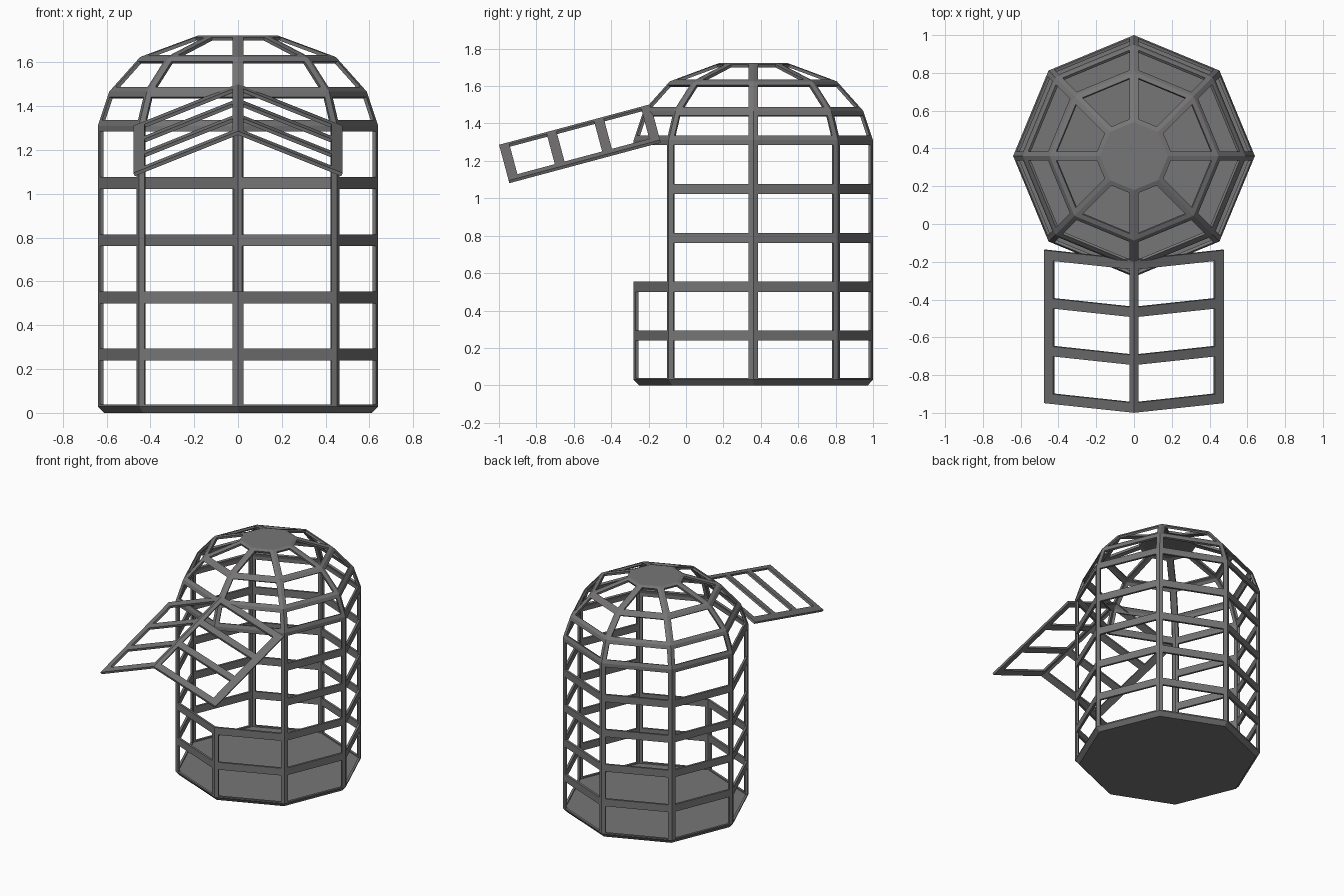
import bpy, bmesh, math
from mathutils import Matrix, Vector

if "Cube" in bpy.data.objects:
    bpy.data.objects.remove(bpy.data.objects["Cube"])

CY, R = 0.36, 0.64          # cage centre and radius
HW, THICK = 0.027, 0.016    # half bar width, bar thickness

grey = bpy.data.materials.new("dark grey metal")
grey.diffuse_color = (0.185, 0.18, 0.18, 1)
grey.use_nodes = True
grey.node_tree.nodes["Principled BSDF"].inputs["Base Color"].default_value = grey.diffuse_color


def corner(k, r, z):
    a = math.radians(-90 + 45 * k)
    return Vector((r * math.cos(a), CY + r * math.sin(a), z))


def lattice(bm, pts, facets, is_hole, overhang=False):
    """Flat bars on the octagon facets: a grid of cells with the holes left out."""
    for k in facets:
        rows = []
        for r, z in pts:
            a, b = corner(k, r, z), corner(k + 1, r, z)
            w = HW / (b - a).length
            lo = -w if overhang and k == 7 else 0
            hi = 1 + w if overhang and k == 0 else 1
            rows.append([a.lerp(b, s) if 0 <= s <= 1 else a + (b - a) * s
                         for s in (lo, w, 1 - w, hi)])
        for j in range(len(rows) - 1):
            for i in range(3):
                if not is_hole(k, i, j):
                    quad = (rows[j][i], rows[j][i + 1], rows[j + 1][i + 1], rows[j + 1][i])
                    bm.faces.new([bm.verts.new(p) for p in quad])


def finish(name, bm, solid=0):
    bmesh.ops.remove_doubles(bm, verts=bm.verts, dist=0.0005)
    me = bpy.data.meshes.new(name)
    bm.to_mesh(me)
    bm.free()
    me.materials.append(grey)
    ob = bpy.data.objects.new(name, me)
    bpy.context.collection.objects.link(ob)
    if solid:
        m = ob.modifiers.new("thickness", 'SOLIDIFY')
        m.thickness, m.offset, m.use_even_offset = solid, -1, True
    return ob


# Cage: wall rings, then dome rings, with bar edges inserted beside each ring
profile = [(R, z) for z in (0.012, 0.267, 0.527, 0.788, 1.05, 1.311)]
profile += [(0.588, 1.467), (0.447, 1.625), (0.18, 1.724)]
pts = [profile[0]]
for p, q in zip(profile, profile[1:]):
    p, q = Vector(p), Vector(q)
    t = HW / (q - p).length
    pts += [tuple(p.lerp(q, t)), tuple(p.lerp(q, 1 - t)), tuple(q)]
pts = [(r, max(z, 0.03)) for r, z in pts]


def cage_hole(k, i, j):
    outer = {0: 2, 7: 0}.get(k)
    if outer is not None and 7 <= j <= 13:      # doorway
        return i != outer
    return i == 1 and j % 3 == 1


bm = bmesh.new()
lattice(bm, pts, range(8), cage_hole)
bm.faces.new([bm.verts.new(corner(k, *profile[-1])) for k in range(8)])   # top cap
finish("cage", bm, THICK)

# Door: the two front facets, swung up about the top
door_pts = [(R, z + d) for z in (0.527, 0.788, 1.05, 1.311) for d in (-HW, HW)]
bm = bmesh.new()
lattice(bm, door_pts, (7, 0), lambda k, i, j: i == 1 and j % 2 == 1, True)
swing = (Matrix.Translation((0, -0.19, 1.503)) @ Matrix.Rotation(math.radians(-75), 4, 'X')
         @ Matrix.Translation((0, R - CY, -1.338)))
bm.transform(swing)
finish("open_door", bm, THICK)

# Floor: solid octagon with a chamfered underside
bm = bmesh.new()
low = [bm.verts.new(corner(k, 0.612, 0)) for k in range(8)]
top = [bm.verts.new(corner(k, R, 0.03)) for k in range(8)]
bm.faces.new(low[::-1])
bm.faces.new(top)
for k in range(8):
    n = (k + 1) % 8
    bm.faces.new((low[k], low[n], top[n], top[k]))
finish("floor", bm)
